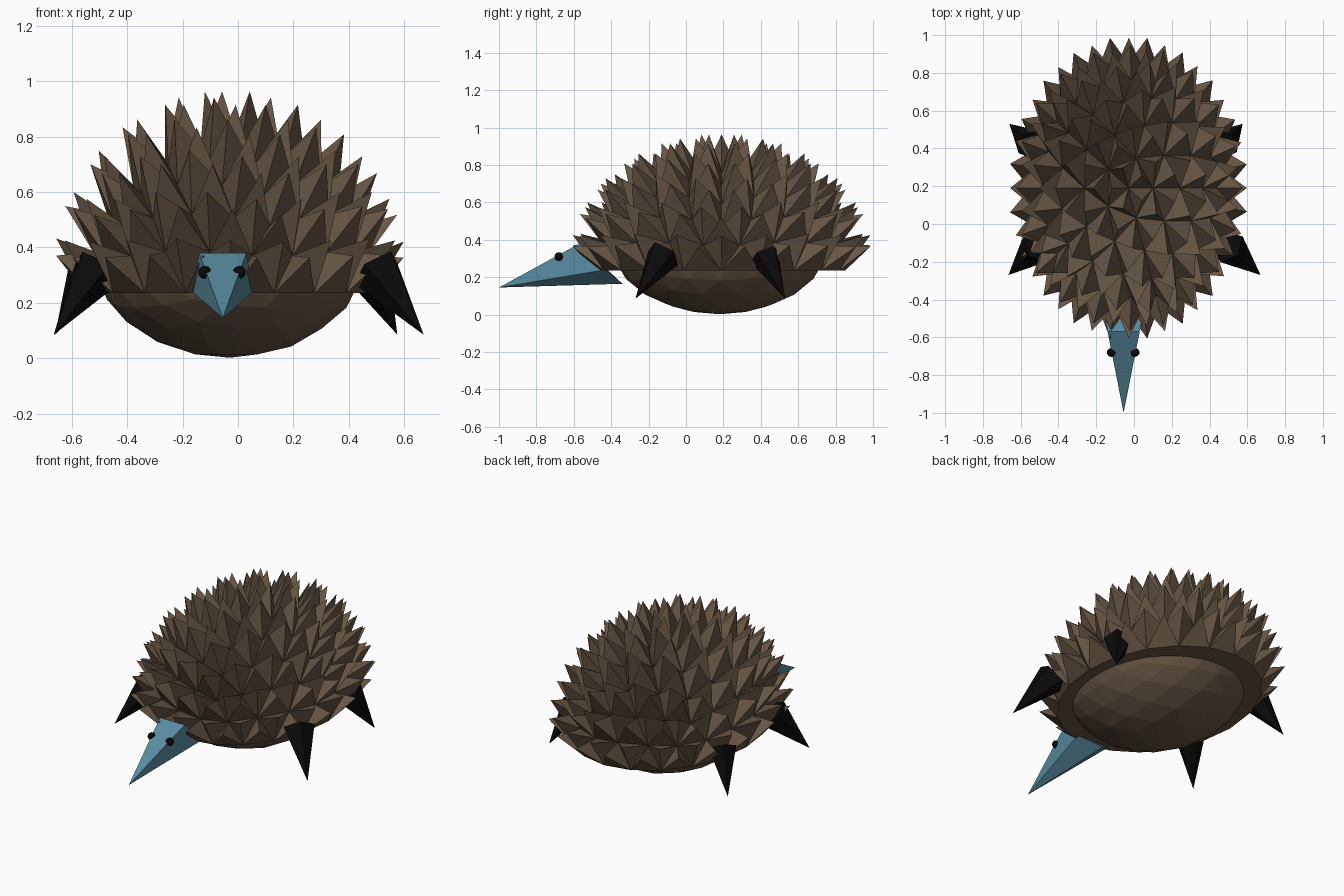
import bpy, bmesh
from mathutils import Vector

if "Cube" in bpy.data.objects:
    bpy.data.objects.remove(bpy.data.objects["Cube"])

CUT_Z = 0.235                                # level of the lower edge of the spiny back


def material(name, rgb):
    m = bpy.data.materials.new(name)
    m.diffuse_color = (*rgb, 1)
    m.use_nodes = True
    m.node_tree.nodes["Principled BSDF"].inputs["Base Color"].default_value = m.diffuse_color
    return m


brown = material("brown", (0.14, 0.095, 0.06))
teal = material("teal", (0.10, 0.27, 0.36))
black = material("black", (0.003, 0.003, 0.003))


def finish(bm, name, mat):
    bmesh.ops.recalc_face_normals(bm, faces=bm.faces)
    mesh = bpy.data.meshes.new(name)
    bm.to_mesh(mesh)
    bm.free()
    ob = bpy.data.objects.new(name, mesh)
    bpy.context.collection.objects.link(ob)
    mesh.materials.append(mat)
    return ob


def ball_part(z, upper):
    """Unit faceted ball with everything above or below height z removed."""
    bm = bmesh.new()
    bmesh.ops.create_icosphere(bm, subdivisions=3, radius=1)
    bmesh.ops.bisect_plane(bm, geom=bm.verts[:] + bm.edges[:] + bm.faces[:], dist=1e-4,
                           plane_co=(0, 0, z), plane_no=(0, 0, 1),
                           clear_inner=upper, clear_outer=not upper)
    return bm


def place(bm, radii, centre):
    bmesh.ops.scale(bm, vec=radii, verts=bm.verts)
    bmesh.ops.translate(bm, vec=centre, verts=bm.verts)


# spiny back: half ball, every face drawn out to a spike that sweeps upwards
bm = ball_part(0, True)
tips = bmesh.ops.poke(bm, faces=bm.faces[:])["verts"]
for v in tips:
    v.co = v.co.normalized() * 1.225 + Vector((0, 0, 0.135))
bmesh.ops.holes_fill(bm, edges=[e for e in bm.edges if e.is_boundary], sides=0)
place(bm, (0.52, 0.66, 0.54), (-0.03, 0.19, CUT_Z))
finish(bm, "spiny_back", brown)

# plain rounded belly
bm = ball_part(-0.385, False)
place(bm, (0.495, 0.58, 0.38), (-0.03, 0.18, 0.382))
finish(bm, "belly", brown)


def spike_from_ring(name, ring, tip, mat):
    bm = bmesh.new()
    base = [bm.verts.new(p) for p in ring]
    apex = bm.verts.new(tip)
    bm.faces.new(base)
    for a, b in zip(base, base[1:] + base[:1]):
        bm.faces.new((a, b, apex))
    return finish(bm, name, mat)


# five-sided snout with a slanted base
spike_from_ring("snout",
                [(-0.14, -0.57, 0.38), (0.03, -0.57, 0.38), (0.055, -0.43, 0.24),
                 (-0.055, -0.34, 0.165), (-0.165, -0.43, 0.24)],
                (-0.055, -1.0, 0.145), teal)

# eyes
for side, x in (("left", -0.12), ("right", 0.005)):
    bm = bmesh.new()
    bmesh.ops.create_icosphere(bm, subdivisions=2, radius=0.024)
    bmesh.ops.translate(bm, vec=(x, -0.68, 0.31), verts=bm.verts)
    finish(bm, side + "_eye", black)


# pointed legs
def leg(name, base, tip, radius):
    base, tip = Vector(base), Vector(tip)
    axis = tip - base
    bm = bmesh.new()
    bmesh.ops.create_cone(bm, cap_ends=True, segments=5, radius1=radius, radius2=0,
                          depth=axis.length)
    bmesh.ops.remove_doubles(bm, verts=bm.verts, dist=1e-4)
    rot = axis.to_track_quat('Z', 'Y').to_matrix()
    for v in bm.verts:
        v.co = rot @ v.co + (base + tip) / 2
    finish(bm, name, black)


leg("front_right_leg", (0.50, -0.12, 0.32), (0.67, -0.27, 0.085), 0.095)
leg("front_left_leg", (-0.51, -0.12, 0.32), (-0.665, -0.27, 0.085), 0.095)
leg("back_right_leg", (0.47, 0.42, 0.32), (0.575, 0.53, 0.085), 0.085)
leg("back_left_leg", (-0.54, 0.42, 0.32), (-0.66, 0.53, 0.085), 0.085)
